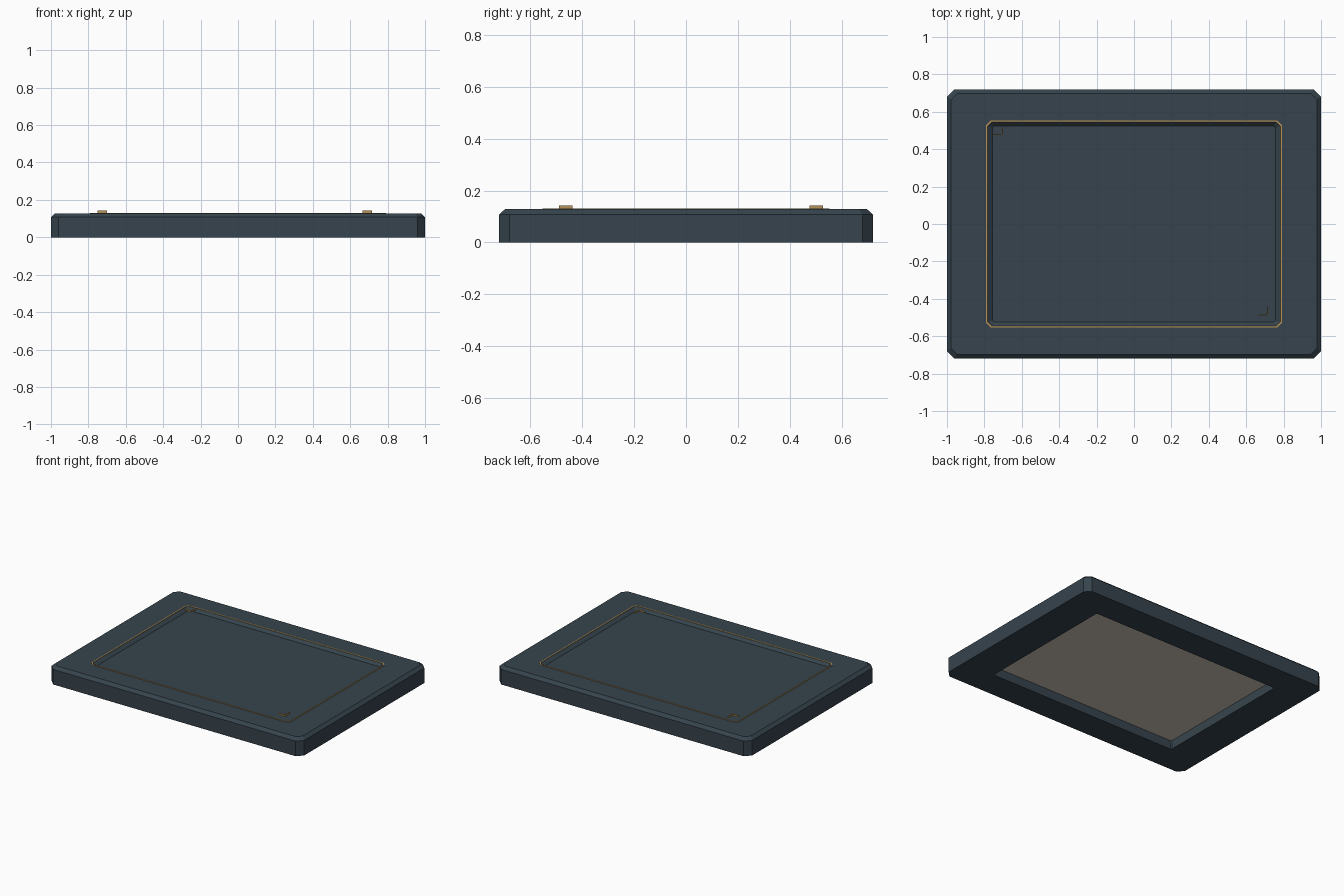
import bpy
import bmesh

if "Cube" in bpy.data.objects:
    bpy.data.objects.remove(bpy.data.objects["Cube"])


def material(name, rgb):
    m = bpy.data.materials.new(name)
    m.diffuse_color = (*rgb, 1.0)
    m.use_nodes = True
    m.node_tree.nodes["Principled BSDF"].inputs["Base Color"].default_value = m.diffuse_color
    return m


SLATE = material("slate blue", (0.037, 0.057, 0.074))
BRASS = material("brass", (0.46, 0.29, 0.10))
CREAM = material("cream board", (0.61, 0.56, 0.49))


def clipped_rect(hx, hy, cut, z):
    """Eight points of a rectangle with clipped corners, counter-clockwise."""
    return [(hx, -hy + cut, z), (hx, hy - cut, z),
            (hx - cut, hy, z), (-hx + cut, hy, z),
            (-hx, hy - cut, z), (-hx, -hy + cut, z),
            (-hx + cut, -hy, z), (hx - cut, -hy, z)]


def loft(name, loops, mat, closed):
    """Skin a stack of loops; closed joins last to first, otherwise caps the ends."""
    bm = bmesh.new()
    rings = [[bm.verts.new(p) for p in clipped_rect(*l)] for l in loops]
    pairs = list(zip(rings, rings[1:]))
    if closed:
        pairs.append((rings[-1], rings[0]))
    else:
        bm.faces.new(rings[0][::-1])
        bm.faces.new(rings[-1])
    for a, b in pairs:
        for i in range(8):
            j = (i + 1) % 8
            bm.faces.new((a[i], a[j], b[j], b[i]))
    bmesh.ops.recalc_face_normals(bm, faces=bm.faces)
    return finish(name, bm, mat)


def finish(name, bm, mat):
    mesh = bpy.data.meshes.new(name)
    bm.to_mesh(mesh)
    bm.free()
    mesh.materials.append(mat)
    obj = bpy.data.objects.new(name, mesh)
    bpy.context.collection.objects.link(obj)
    return obj


# Outer frame with bevelled top edges and a sloping inner lip
loft("frame", [
    (1.00, 0.72, 0.04, 0.0),
    (1.00, 0.72, 0.04, 0.108),
    (0.978, 0.698, 0.032, 0.128),
    (0.782, 0.546, 0.022, 0.128),
    (0.757, 0.525, 0.010, 0.108),
    (0.752, 0.520, 0.008, 0.0),
], SLATE, True)

# Thin brass line around the opening
loft("trim_line", [
    (0.790, 0.554, 0.024, 0.127),
    (0.790, 0.554, 0.024, 0.131),
    (0.782, 0.546, 0.022, 0.131),
    (0.782, 0.546, 0.022, 0.127),
], BRASS, True)

# Dark face panel and the pale backing board beneath it
loft("face_panel", [(0.757, 0.525, 0.01, 0.085),
                    (0.757, 0.525, 0.01, 0.110)], SLATE, False)
loft("backing_board", [(0.755, 0.523, 0.01, 0.065),
                       (0.755, 0.523, 0.01, 0.085)], CREAM, False)


# Small L-shaped corner marks: one bar along x, one along y
def corner_mark(name, x, y, length=0.052, width=0.006, z0=0.131, z1=0.142):
    outline = [(x, y), (x, y + length), (x - width, y + length),
               (x - width, y + width), (x - length, y + width), (x - length, y)]
    bm = bmesh.new()
    face = bm.faces.new([bm.verts.new((px, py, z0)) for px, py in outline])
    top = bmesh.ops.extrude_face_region(bm, geom=[face])["geom"]
    bmesh.ops.translate(bm, vec=(0, 0, z1 - z0),
                        verts=[g for g in top if isinstance(g, bmesh.types.BMVert)])
    bmesh.ops.recalc_face_normals(bm, faces=bm.faces)
    finish(name, bm, BRASS)


corner_mark("corner_mark_back_left", -0.700, 0.476)
corner_mark("corner_mark_front_right", 0.717, -0.490)
